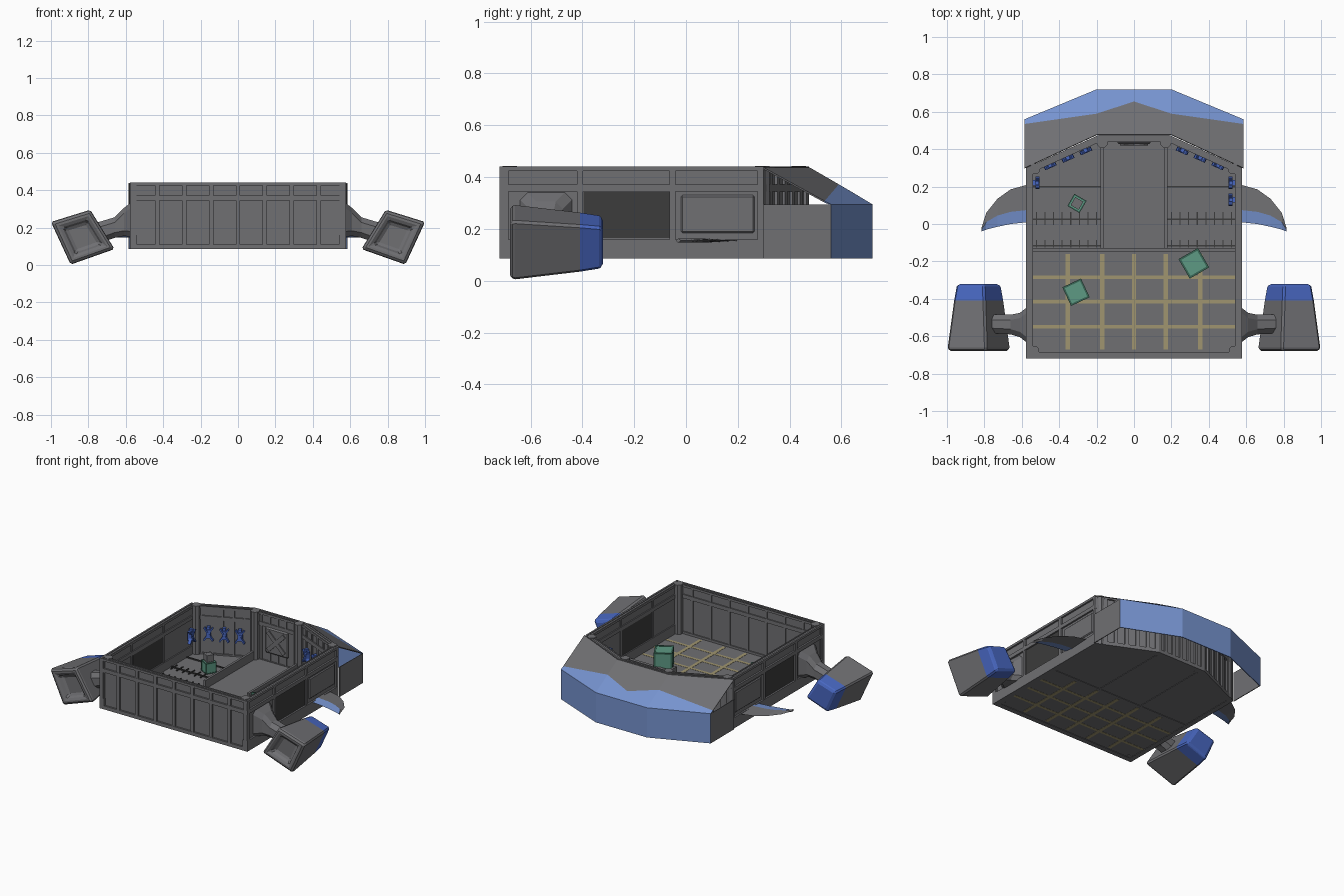
import bpy, bmesh, math
from mathutils import Matrix, Vector

cube = bpy.data.objects.get("Cube")
if cube:
    bpy.data.objects.remove(cube, do_unlink=True)


def material(name, rgb):
    m = bpy.data.materials.new(name)
    m.use_nodes = True
    m.diffuse_color = (*rgb, 1)
    m.node_tree.nodes["Principled BSDF"].inputs["Base Color"].default_value = (*rgb, 1)
    return m


GREY = material("hull_grey", (0.16, 0.16, 0.17))
DARK = material("dark_glass", (0.045, 0.045, 0.045))
SKY = material("light_blue", (0.18, 0.29, 0.62))
BLUE = material("deep_blue", (0.065, 0.135, 0.53))
YELLOW = material("deck_yellow", (0.35, 0.30, 0.16))
TEAL = material("crate_teal", (0.11, 0.32, 0.23))
DTEAL = material("crate_frame", (0.04, 0.13, 0.09))


def finish(name, bm, mats, bevel=0):
    bmesh.ops.recalc_face_normals(bm, faces=bm.faces)
    me = bpy.data.meshes.new(name)
    bm.to_mesh(me)
    bm.free()
    ob = bpy.data.objects.new(name, me)
    bpy.context.collection.objects.link(ob)
    for m in mats:
        me.materials.append(m)
    if bevel:
        mod = ob.modifiers.new("bevel", "BEVEL")
        mod.width, mod.segments, mod.limit_method = bevel, 1, "ANGLE"
    return ob


def boxes(name, spans, mat, frame=Matrix(), bevel=0):
    """One mesh of boxes, each given as (x0, x1, y0, y1, z0, z1)."""
    bm = bmesh.new()
    for x0, x1, y0, y1, z0, z1 in spans:
        mid = Vector((x0 + x1, y0 + y1, z0 + z1)) / 2
        size = Matrix.Diagonal((x1 - x0, y1 - y0, z1 - z0, 1))
        bmesh.ops.create_cube(bm, size=1, matrix=frame @ Matrix.Translation(mid) @ size)
    return finish(name, bm, [mat], bevel)


def loft(name, rings, mats, rule=lambda i, k: 0, bevel=0):
    """Skin closed rings of points; rule picks the material per strip and side."""
    bm = bmesh.new()
    vs = [[bm.verts.new(p) for p in r] for r in rings]
    n = len(rings[0])
    for i in range(len(vs) - 1):
        for k in range(n):
            j = (k + 1) % n
            f = bm.faces.new((vs[i][k], vs[i][j], vs[i + 1][j], vs[i + 1][k]))
            f.material_index = rule(i, k)
    bm.faces.new(vs[0]).material_index = rule(0, 0)
    bm.faces.new(vs[-1]).material_index = rule(len(vs) - 2, 0)
    return finish(name, bm, mats, bevel)


def turned(x, y, z, angle):
    return Matrix.Translation((x, y, z)) @ Matrix.Rotation(angle, 4, "Z")


BOT, TOP = 0.085, 0.44


def wall(name, a, b, ribs, low=0.11):
    """Framed wall from a to b, outside on the right-hand side of travel."""
    a, b = Vector(a), Vector(b)
    d = b - a
    L = d.length
    frame = turned(a.x, a.y, 0, math.atan2(d.y, d.x))
    spans = [(0, L, 0.012, 0.028, BOT, TOP - 0.005)]
    for z0, z1 in ((BOT, low), (0.345, 0.372), (0.424, TOP)):
        spans.append((0, L, 0, 0.012, z0, z1))
        spans.append((0, L, 0.028, 0.036, z0, z1))
    for t in ribs:
        u = min(max(t * L, 0.012), L - 0.012)
        spans.append((u - 0.012, u + 0.012, 0.001, 0.012, BOT, TOP - 0.002))
        spans.append((u - 0.007, u + 0.007, 0.028, 0.034, BOT, TOP - 0.002))
    boxes(name, spans, GREY, frame)


# Hull walls
W, F, B = 0.577, -0.72, 0.30
eighths = [i / 8 for i in range(9)]
quarters = [i / 6 for i in range(7)]
wall("front_wall", (-W, F), (W, F), eighths)
wall("left_wall", (W, F), (W, B), (0, 0.305, 0.655, 1), 0.16)
wall("right_wall", (-W, B), (-W, F), (0, 0.345, 0.695, 1), 0.16)
wall("left_back_wall", (W, B), (0.19, 0.475), quarters)
wall("right_back_wall", (-0.19, 0.475), (-W, B), quarters)
wall("centre_back_wall", (0.19, 0.475), (-0.19, 0.475), quarters)

# Side windows and inner frames of the rear side panels
for s, side in ((1, "left"), (-1, "right")):
    xs = sorted((s * 0.545, s * 0.569))
    boxes(side + "_window", [(*xs, -0.395, -0.062, 0.165, 0.343)], DARK)
    xs = sorted((s * 0.556, s * 0.572))
    boxes(side + "_panel", [(*xs, -0.02, 0.265, 0.185, 0.33)], GREY, bevel=0.006)

# Columns at the corners
for s in (1, -1):
    for x, y in ((0.17, 0.435), (0.53, 0.295), (0.535, -0.68)):
        bm = bmesh.new()
        bmesh.ops.create_cone(bm, cap_ends=True, segments=8, radius1=0.03, radius2=0.03,
                              depth=TOP - BOT, matrix=turned(s * x, y, (TOP + BOT) / 2 + 0.002, math.pi / 8))
        finish("corner_column", bm, [GREY])

# Floors
boxes("cargo_floor", [(-0.56, 0.56, -0.70, -0.13, 0.088, 0.094)], GREY)
bm = bmesh.new()
outline = [(-0.56, -0.13), (0.56, -0.13), (0.56, 0.3), (0.18, 0.46), (-0.18, 0.46), (-0.56, 0.3)]
deck = bm.faces.new([bm.verts.new((x, y, 0.088)) for x, y in outline])
up = bmesh.ops.extrude_face_region(bm, geom=[deck])["geom"]
bmesh.ops.translate(bm, vec=(0, 0, 0.012), verts=[v for v in up if isinstance(v, bmesh.types.BMVert)])
finish("rear_floor", bm, [GREY])

# Painted floor grid, showing above and below
lines = [(x - 0.012, x + 0.012, -0.67, -0.16, 0.0866, 0.0954) for x in (-0.355, -0.17, 0, 0.17, 0.355)]
lines += [(-0.54, 0.54, y - 0.01, y + 0.01, 0.0868, 0.0952) for y in (-0.55, -0.415, -0.285)]
boxes("floor_grid", lines, YELLOW)

# Step, walkway curbs and deck ribs
boxes("deck_step", [(-0.545, 0.545, -0.15, -0.13, BOT, 0.115)], GREY)
boxes("walkway", [(-0.165, 0.165, -0.13, 0.445, 0.1, 0.106)], GREY)
boxes("walkway_curbs", [(s * 0.17 - 0.008, s * 0.17 + 0.008, -0.13, 0.43, BOT, 0.165) for s in (1, -1)], GREY)
bars = []
for s in (1, -1):
    x0, x1 = sorted((s * 0.18, s * 0.54))
    bars += [(x0, x1, y - 0.004, y + 0.004, 0.1, 0.108) for y in (-0.115, 0.025, 0.2)]
    for i in range(8):
        x = s * (0.2 + i * 0.046)
        bars += [(x - 0.003, x + 0.003, y0, y1, 0.1, 0.107) for y0, y1 in ((-0.125, -0.085), (-0.005, 0.065))]
boxes("deck_ribs", bars, DARK)

# Door plate with a raised cross on the centre back wall
boxes("back_door", [(-0.09, 0.09, 0.428, 0.445, 0.17, 0.35)], GREY, bevel=0.02)
for a in (45, -45):
    spin = Matrix.Translation((0, 0.425, 0.26)) @ Matrix.Rotation(math.radians(a), 4, "Y")
    boxes("door_cross", [(-0.09, 0.09, -0.005, 0.005, -0.014, 0.014)], GREY, spin)

# Hanging suits along the rear walls
suits = [(-0.52, 0.22, 90), (0.52, 0.22, -90), (0.52, 0.13, -90)]
suits += [(s * x, y, -s * 24) for s in (1, -1) for x, y in ((0.26, 0.395), (0.355, 0.355), (0.45, 0.315))]
for x, y, a in suits:
    frame = turned(x, y, 0.25, math.radians(a))
    boxes("suit_body", [(-0.014, 0.014, -0.012, 0.02, -0.03, 0.03), (-0.01, 0.01, -0.012, 0.01, 0.034, 0.052)], BLUE, frame)
    for t in (32, -32):
        boxes("suit_limbs", [(-0.005, 0.005, -0.016, 0.006, -0.055, 0.05)], BLUE,
              frame @ Matrix.Rotation(math.radians(t), 4, "Y"))


# Crates: a coloured core inside an edge frame
def crate(x, y, z, size, angle, mat, rim):
    h, t = size / 2, size * 0.09
    frame = turned(x, y, z + h, math.radians(angle))
    c = h - t * 0.3
    boxes("crate", [(-c, c, -c, c, -c, c)], mat, frame)
    edges = []
    for p in (-h, h - t):
        for q in (-h, h - t):
            edges += [(-h, h, p, p + t, q, q + t), (p, p + t, -h, h, q, q + t), (p, p + t, q, q + t, -h, h)]
    boxes("crate_frame", edges, rim, frame)


crate(-0.31, -0.365, 0.094, 0.11, 25, TEAL, DTEAL)
crate(0.32, -0.21, 0.094, 0.12, 30, TEAL, DTEAL)
crate(-0.305, 0.11, 0.1, 0.075, -30, TEAL, DTEAL)
crate(-0.305, 0.11, 0.175, 0.05, -30, GREY, GREY)

# Nose shell, open underneath and at the side triangles
bm = bmesh.new()
ZT, ZM = 0.437, 0.295
for s in (1, -1):
    def face(mat, *pts):
        bm.faces.new([bm.verts.new((s * x, y, z)) for x, y, z in pts]).material_index = mat
    in0, in1, inc = (0.2, 0.478, ZT), (0.585, 0.30, ZT), (0, 0.478, ZT)
    cut0, cut1, cutc = (0.2, 0.59, 0.372), (0.585, 0.535, 0.308), (0, 0.655, 0.334)
    out0, out1, outc = (0.2, 0.72, ZM), (0.585, 0.56, ZM), (0, 0.72, ZM)
    low0, low1, lowc = (0.2, 0.72, BOT), (0.585, 0.56, BOT), (0, 0.72, BOT)
    face(0, in0, in1, cut1, cut0)
    face(0, inc, in0, cut0, cutc)
    face(1, cut0, cut1, out1, out0)
    face(1, cutc, cut0, out0, outc)
    face(1, out0, out1, low1, low0)
    face(1, outc, out0, low0, lowc)
    face(0, out1, (0.585, B, ZM), (0.585, B, BOT), low1)
bmesh.ops.remove_doubles(bm, verts=bm.verts, dist=0.0005)
finish("nose_shell", bm, [GREY, SKY]).modifiers.new("thickness", "SOLIDIFY").thickness = 0.006

# Engine pods, pylons and fins on both sides
CX, CZ = 0.83, 0.15
corners = [(0.79, 0.295), (1.0, 0.23), (0.895, 0.002), (0.66, 0.085)]
pod = [(0.52, -0.645), (0.68, -0.68), (0.95, -0.68), (1, -0.66), (0.8, -0.41), (0.72, -0.335), (0.64, -0.32)]
pylon = [(0.565, -0.64, -0.44, 0.15, 0.34), (0.61, -0.605, -0.475, 0.155, 0.305),
         (0.66, -0.59, -0.485, 0.145, 0.255), (0.76, -0.585, -0.485, 0.11, 0.225)]
fin = [(0.57, 0.21, 0.075, 0.01), (0.66, 0.185, 0.065, 0), (0.73, 0.135, 0.045, -0.015),
       (0.79, 0.06, 0.01, -0.03), (0.815, -0.02, -0.03, -0.04)]
for s, side in ((1, "left"), (-1, "right")):
    rings = [[(s * (CX + (x - CX) * k), y, CZ + (z - CZ) * k) for x, z in corners] for k, y in pod]
    loft(side + "_engine_pod", rings, [GREY, BLUE], lambda i, k: int(i >= 4), 0.01)

    rings = []
    for x, y0, y1, z0, z1 in pylon:
        c = 0.028
        ring = [(y0 + c, z0), (y1 - c, z0), (y1, z0 + c), (y1, z1 - c),
                (y1 - c, z1), (y0 + c, z1), (y0, z1 - c), (y0, z0 + c)]
        rings.append([(s * x, y, z) for y, z in ring])
    loft(side + "_pylon", rings, [GREY])

    rings = [[(s * x, lead, 0.155), (s * x, mid, 0.163), (s * x, trail, 0.155), (s * x, mid, 0.147)]
             for x, lead, mid, trail in fin]
    loft(side + "_fin", rings, [GREY, SKY], lambda i, k: int(k in (1, 2)))
